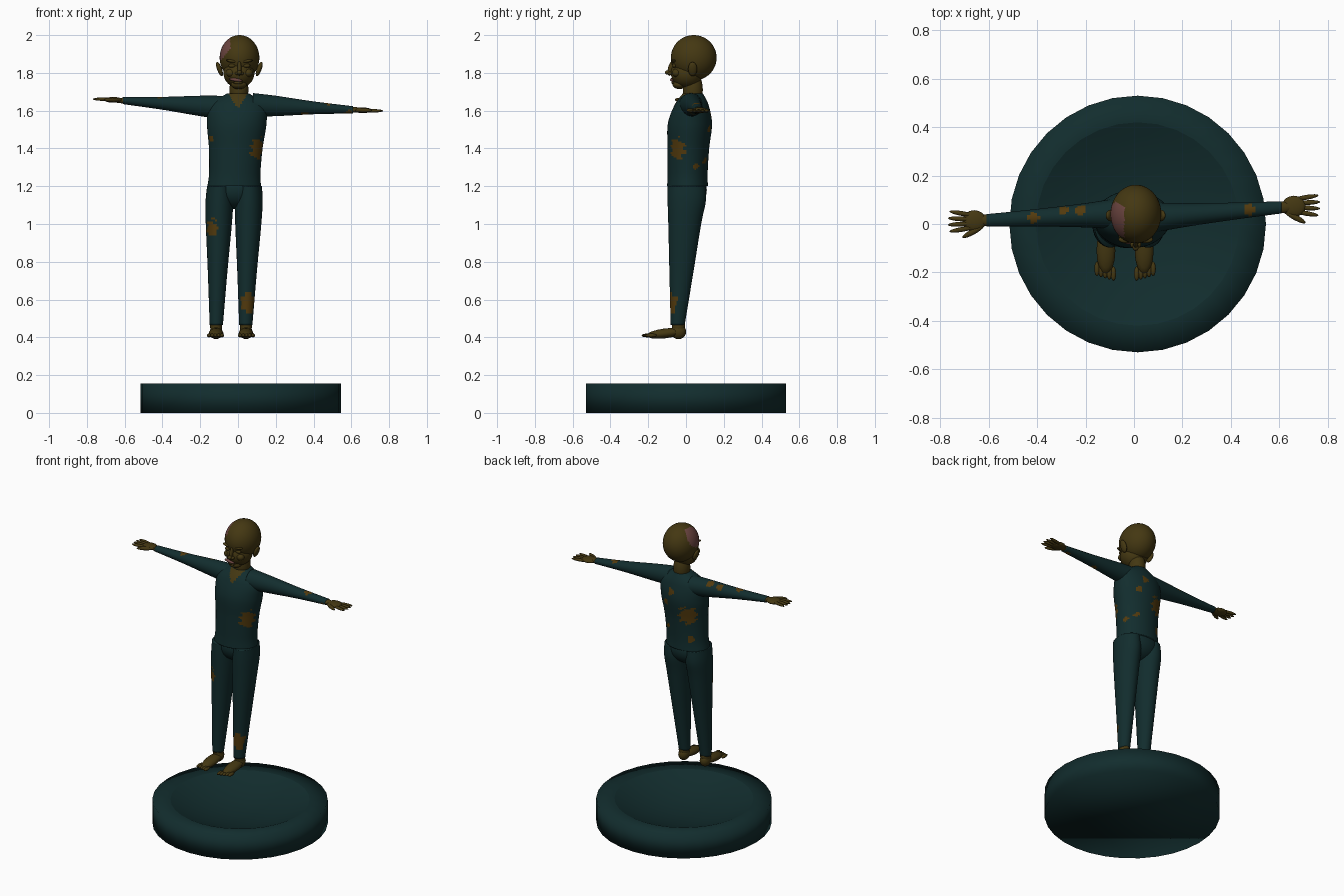
import bpy, bmesh, math
from mathutils import Vector, Matrix

if "Cube" in bpy.data.objects:
    bpy.data.objects.remove(bpy.data.objects["Cube"], do_unlink=True)


def material(name, colour):
    mat = bpy.data.materials.new(name)
    mat.use_nodes = True
    mat.diffuse_color = (*colour, 1)
    shader = next(node for node in mat.node_tree.nodes if node.type == "BSDF_PRINCIPLED")
    shader.inputs["Base Color"].default_value = (*colour, 1)
    return mat


CLOTH = material("dark teal cloth", (0.006, 0.026, 0.027))
SKIN = material("olive skin", (0.058, 0.039, 0.006))
PATCH = material("brown torn patch", (0.085, 0.042, 0.004))
WOUND = material("dusky pink wound", (0.15, 0.06, 0.052))


def spline(keys, steps):
    """Smooth rows passing through the key rows."""
    rows = []
    last = len(keys) - 1
    for i in range(last):
        before, start, end, after = (Vector(keys[min(max(j, 0), last)]) for j in range(i - 1, i + 3))
        leave, arrive = (end - before) / 2, (after - start) / 2
        for step in range(steps):
            t = step / steps
            ease = t * t * (3 - 2 * t)
            rows.append(start.lerp(end, ease) + leave * t * (1 - t) ** 2 - arrive * t * t * (1 - t))
    return rows + [Vector(keys[last])]


def loft(bm, axis, rows, sides):
    """Elliptical rings along an axis; row = position, centre pair, radius pair."""
    rings = []
    for along, centre_a, centre_b, radius_a, radius_b in rows:
        ring = []
        for k in range(sides):
            angle = math.tau * k / sides
            point = [centre_a + radius_a * math.cos(angle), centre_b + radius_b * math.sin(angle)]
            point.insert("xyz".index(axis), along)
            ring.append(bm.verts.new(point))
        rings.append(ring)
    for low, high in zip(rings, rings[1:]):
        for k in range(sides):
            after = (k + 1) % sides
            bm.faces.new((low[k], low[after], high[after], high[k]))
    bm.faces.new(rings[0])
    bm.faces.new(rings[-1])


def ball(bm, centre, size, turn=0, axis="Y", detail=16):
    """Ellipsoid, optionally turned about one axis."""
    place = Matrix.Translation(centre) @ Matrix.Rotation(turn, 4, axis) @ Matrix.Diagonal((*size, 1))
    bmesh.ops.create_uvsphere(bm, u_segments=detail, v_segments=detail // 2, radius=1, matrix=place)


def finish(name, bm, mats, rule=None):
    bmesh.ops.recalc_face_normals(bm, faces=bm.faces)
    for face in bm.faces:
        face.smooth = True
        if rule:
            face.material_index = rule(face.calc_center_median())
    mesh = bpy.data.meshes.new(name)
    bm.to_mesh(mesh)
    bm.free()
    for mat in mats:
        mesh.materials.append(mat)
    bpy.context.scene.collection.objects.link(bpy.data.objects.new(name, mesh))


def torn(large=(), small=()):
    """Rule giving ragged patches around the given points."""
    spots = [(Vector(p), 0.055) for p in large] + [(Vector(p), 0.022) for p in small]

    def rule(centre):
        ragged = 1 + math.sin(150 * centre.z + 90 * centre.x) / 5
        return int(any((centre - spot).length * ragged < reach for spot, reach in spots))
    return rule


# Round base with a shallow dish
RADIUS, DISH, HEIGHT, DEPTH = 0.53, 0.42, 0.155, 0.09
profile = [(0, RADIUS), (HEIGHT, RADIUS)]
for k in range(8):
    share = 1 - k / 8
    profile.append((HEIGHT - DEPTH * (1 - share ** 2), DISH * share))
bm = bmesh.new()
loft(bm, "z", [(z, 0.015, 0, r, r) for z, r in profile], sides=32)
for edge in bm.edges:
    if all(abs(math.hypot(v.co.x - 0.015, v.co.y) - DISH) < 0.01 for v in edge.verts):
        edge.smooth = False
finish("base", bm, [CLOTH])

# Shirt with an open collar and torn holes
shirt_holes = torn(large=[(0.12, -0.06, 1.4), (-0.09, 0.11, 1.44)],
                   small=[(-0.15, -0.04, 1.45), (-0.1, 0.09, 1.28), (0.06, 0.12, 1.5),
                          (0.07, 0.11, 1.33), (0.02, 0.13, 1.58), (0.12, 0.06, 1.3)])


def shirt_rule(centre):
    collar = centre.y < 0.03 and abs(centre.x) < (centre.z - 1.61) * 0.65
    return 2 if collar else shirt_holes(centre)


HEM, NECKLINE = 1.2, 1.69
rows = []
for z, width, depth in spline([(HEM, 0.142, 0.108), (1.27, 0.136, 0.106), (1.4, 0.142, 0.11),
                               (1.53, 0.157, 0.117), (1.63, 0.148, 0.09), (NECKLINE, 0.06, 0.054)], 14):
    rise = (z - HEM) / (NECKLINE - HEM)
    rows.append((z, 0.02 * (rise - 1), 0.008 + 0.028 * rise ** 2, width, depth))
bm = bmesh.new()
loft(bm, "z", rows, sides=72)
finish("shirt", bm, [CLOTH, PATCH, SKIN], shirt_rule)

# Trousers: pelvis and two legs
ANKLE = 0.465
leg = spline([(ANKLE, 0.035, 0.037), (0.75, 0.052, 0.064), (1, 0.069, 0.087),
              (1.12, 0.073, 0.101), (HEM, 0.067, 0.1)], 14)
bm = bmesh.new()
ball(bm, (-0.02, 0.01, 1.18), (0.14, 0.1, 0.1), detail=48)
for sign in (-1, 1):
    loft(bm, "z", [(z, 0.025 * (z - ANKLE) - 0.037 + sign * 0.078, 0.75 * depth - 0.072, width, depth)
                   for z, width, depth in leg], sides=40)
finish("trousers", bm, [CLOTH, PATCH],
       torn(large=[(-0.16, -0.1, 0.975), (0.06, -0.1, 0.58)]))

# Arms and hands; each arm drifts in y and z as it reaches out
sleeve_holes = torn(small=[(0.48, 0.06, 1.635), (0.36, 0.04, 1.58), (0.58, 0.06, 1.59),
                           (-0.41, 0.025, 1.675), (-0.29, 0.06, 1.665), (-0.22, 0.06, 1.67)])
sleeve = spline([(0.08, 0.063, 0.062), (0.2, 0.05, 0.054), (0.4, 0.036, 0.034), (0.61, 0.025, 0.019)], 16)
for side, sign, drift in (("right", -1, Vector((0, -0.05, 0.07))), ("left", 1, Vector((0, 0.08, -0.05)))):
    def reach(distance, forward=0):
        return Vector((sign * distance, 0.036 - forward, 1.625)) + drift * (distance - 0.2)

    bm = bmesh.new()
    loft(bm, "x", [(*reach(d), depth, height) for d, depth, height in sleeve], sides=32)
    finish(side + "_sleeve", bm, [CLOTH, PATCH], sleeve_holes)

    bm = bmesh.new()
    ball(bm, reach(0.61), (0.05, 0.024, 0.015))
    ball(bm, reach(0.66), (0.05, 0.044, 0.015))
    for k in range(4):
        fan = k - 1.5
        ball(bm, reach(0.72 - 0.006 * abs(fan), -0.022 * fan), (0.052, 0.01, 0.009), sign * fan / 9, "Z")
    ball(bm, reach(0.665, 0.045), (0.05, 0.012, 0.011), -sign * 0.5, "Z")
    finish(side + "_hand", bm, [SKIN])

# Bare feet with toes
for side, sign in (("right", -1), ("left", 1)):
    foot = Vector((sign * 0.079 - 0.037, -0.04, 0.43))
    bm = bmesh.new()
    ball(bm, foot + Vector((0, 0, 0.03)), (0.032, 0.035, 0.06))
    ball(bm, foot, (0.033, 0.041, 0.04))
    ball(bm, foot + Vector((0, -0.07, -0.009)), (0.039, 0.1, 0.026), 0.12, "X")
    for k in range(5):
        toe = Vector((sign * (0.017 * k - 0.031), 0.005 * k - 0.165, -0.02))
        ball(bm, foot + toe, (0.011, 0.03, 0.01))
    finish(side + "_foot", bm, [SKIN])

# Neck
bm = bmesh.new()
ball(bm, (0.005, 0.036, 1.71), (0.05, 0.053, 0.1), detail=32)
finish("neck", bm, [SKIN])


# Skull with a scalp wound, and a narrower jaw
def wound_rule(centre):
    return int(centre.x < -0.04 and (centre - Vector((-0.07, 0.015, 1.94))).length < 0.075)


bm = bmesh.new()
ball(bm, (0.008, 0.041, 1.88), (0.105, 0.121, 0.12), detail=64)
ball(bm, (0.005, 0.005, 1.8), (0.082, 0.085, 0.08), detail=48)
ball(bm, (0.004, -0.035, 1.738), (0.042, 0.036, 0.024), detail=24)
finish("head", bm, [SKIN, WOUND], wound_rule)

# Ears, brows, eyelids, cheeks and nose
bm = bmesh.new()
for sign in (-1, 1):
    def face(out, y, z):
        return (0.007 + sign * out, y, z)

    ball(bm, face(0.105, 0.035, 1.82), (0.013, 0.024, 0.04), sign * 0.35)
    ball(bm, face(0.04, -0.064, 1.862), (0.032, 0.015, 0.008), sign * -0.15)
    ball(bm, face(0.038, -0.062, 1.838), (0.02, 0.012, 0.011))
    ball(bm, face(0.045, -0.05, 1.8), (0.026, 0.024, 0.022))
    ball(bm, face(0.012, -0.083, 1.797), (0.011, 0.015, 0.009))
ball(bm, (0.007, -0.08, 1.825), (0.011, 0.015, 0.042), -0.25, "X")
ball(bm, (0.007, -0.095, 1.802), (0.013, 0.016, 0.012))
finish("facial_features", bm, [SKIN])

# Crooked mouth and lower lip
bm = bmesh.new()
ball(bm, (-0.012, -0.072, 1.763), (0.036, 0.012, 0.009), 0.15)
finish("mouth", bm, [WOUND])
bm = bmesh.new()
ball(bm, (0, -0.066, 1.748), (0.026, 0.012, 0.008))
finish("lower_lip", bm, [SKIN])
